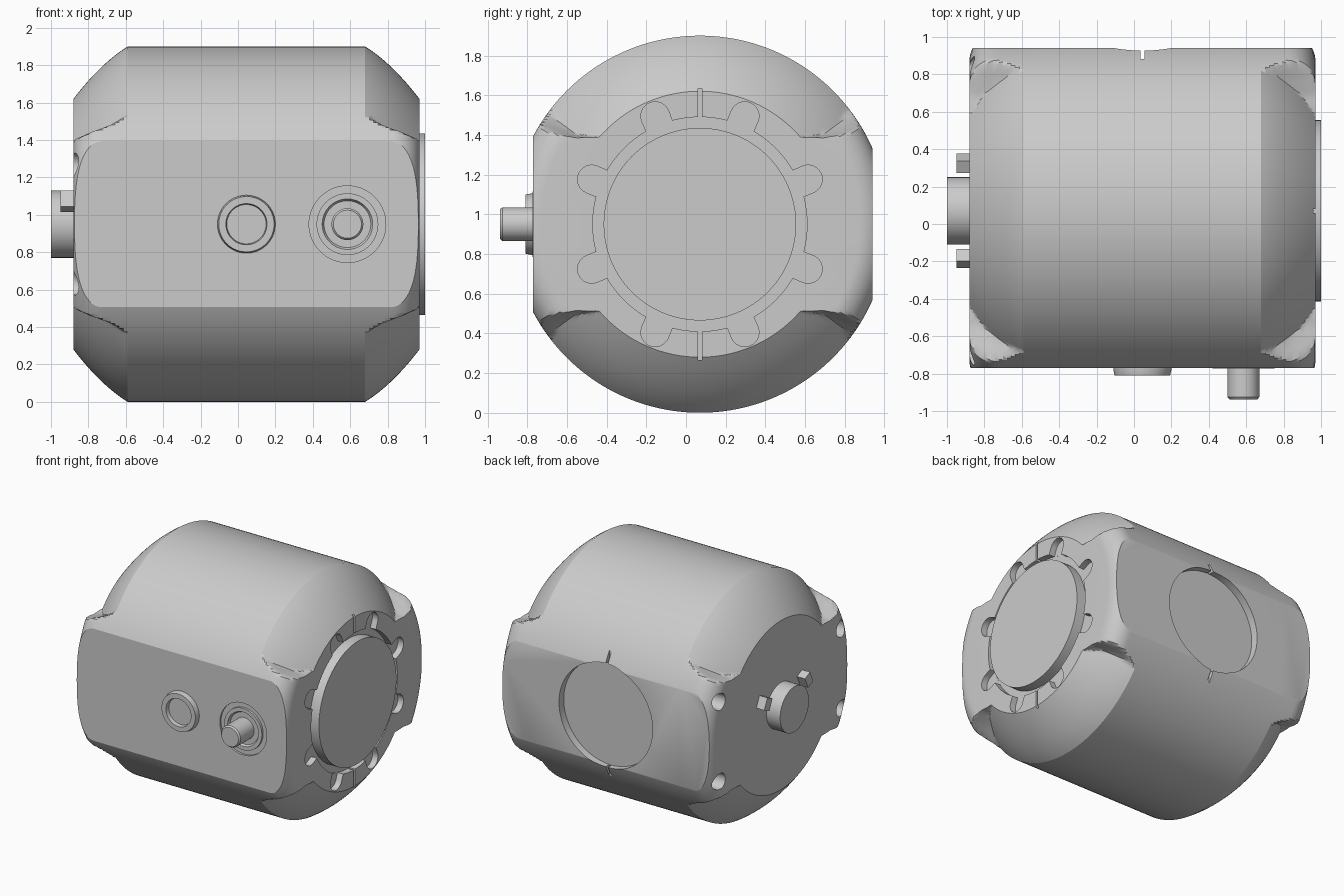
import bpy, bmesh, math
from mathutils import Vector, Matrix

if "Cube" in bpy.data.objects:
    bpy.data.objects.remove(bpy.data.objects["Cube"])

CX, CY, CZ = 0.045, 0.07, 0.95      # centre of the housing
R, HALF, INNER, FIL = 0.95, 0.925, 0.635, 0.15

grey = bpy.data.materials.new("light_grey")
grey.diffuse_color = (0.6, 0.6, 0.6, 1)
grey.use_nodes = True
grey.node_tree.nodes["Principled BSDF"].inputs["Base Color"].default_value = grey.diffuse_color


def make(name, bm):
    bmesh.ops.recalc_face_normals(bm, faces=bm.faces[:])
    me = bpy.data.meshes.new(name)
    bm.to_mesh(me)
    bm.free()
    me.materials.append(grey)
    ob = bpy.data.objects.new(name, me)
    bpy.context.collection.objects.link(ob)
    return ob


def skin(name, rings):
    """Closed tube through rings of points, capped at both ends."""
    bm = bmesh.new()
    vs = [[bm.verts.new(p) for p in ring] for ring in rings]
    n = len(vs[0])
    for a, b in zip(vs, vs[1:]):
        for i in range(n):
            j = (i + 1) % n
            bm.faces.new((a[i], a[j], b[j], b[i]))
    bm.faces.new(vs[0])
    bm.faces.new(vs[-1])
    return make(name, bm)


def lathe(name, profile, axis, c, n=72):
    """Turn (radius, position) points about the x or y axis through c."""
    rings = []
    for r, t in profile:
        ring = []
        for i in range(n):
            a = 2 * math.pi * i / n
            u, z = r * math.cos(a), c[1] + r * math.sin(a)
            ring.append((t, c[0] + u, z) if axis == 'X' else (c[0] + u, t, z))
        rings.append(ring)
    return skin(name, rings)


def box(name, lo, hi, rot=None):
    bm = bmesh.new()
    bmesh.ops.create_cube(bm, size=1)
    lo, hi = Vector(lo), Vector(hi)
    for v in bm.verts:
        p = Vector([v.co[i] * (hi[i] - lo[i]) for i in range(3)])
        v.co = (rot @ p if rot else p) + (lo + hi) / 2
    return make(name, bm)


def cut(ob, cutter):
    m = ob.modifiers.new("cut", 'BOOLEAN')
    m.operation, m.solver, m.object = 'DIFFERENCE', 'EXACT', cutter
    bpy.context.view_layer.objects.active = ob
    bpy.ops.object.modifier_apply(modifier=m.name)
    bpy.data.objects.remove(cutter)


# --- housing: turned drum with scooped shoulders above and below each end
WALL = [(0, 0), (47, 0.64), (50, 0.68), (55, 0.757), (58, 0.85), (60, 0.93), (61.5, 0.97), (200, 2)]


def wall(deg):
    for (a, p), (b, q) in zip(WALL, WALL[1:]):
        if deg <= b:
            return p + (q - p) * (deg - a) / (b - a)


def radius(h, deg):
    outer = R
    if h > HALF - FIL:
        d = h - (HALF - FIL)
        outer = R - FIL + math.sqrt(max(0, FIL * FIL - d * d))
    u = (h - INNER) / (HALF - INNER)
    scoop = R - 0.28 * u + 0.1 * u * (1 - u)
    return min(outer, max(scoop, wall(deg + 11 * (1 - math.sqrt(max(u, 0))))))


N, SEG = 20, 360
hs = [INNER + (HALF - INNER) * math.sin(math.pi / 2 * k / N) for k in range(N + 1)]
rings = []
for h in [-h for h in reversed(hs)] + hs:
    ring = []
    for i in range(SEG):
        a = 2 * math.pi * i / SEG
        deg = math.degrees(math.acos(min(1, abs(math.cos(a)))))
        r = radius(abs(h), deg)
        ring.append((CX + h, CY + r * math.sin(a), CZ + r * math.cos(a)))
    rings.append(ring)
body = skin("housing", rings)

# flat front and back
cut(body, box("c", (-2, -2, -1), (2, -0.77, 3)))
cut(body, box("c", (-2, 0.94, -1), (2, 2, 3)))

# round recess with two thin slots in the back
cut(body, lathe("c", [(0.41, 0.88), (0.41, 1.2)], 'Y', (CX, CZ), 96))
cut(body, box("c", (CX - 0.01, 0.881, CZ - 0.52), (CX + 0.01, 1.2, CZ + 0.52)))

# ring groove, eight rounded notches and two slots in the right end
FLOOR = 0.92
cut(body, lathe("c", [(0.54, FLOOR), (0.54, 1.2)], 'X', (CY, CZ), 96))
for k in range(8):
    a = math.radians(22.5 + 45 * k)
    pts = [(0.45, -0.07), (0.45, 0.07)]
    pts = [(0.45, 0.07), (0.45, -0.07)] + [
        (0.59 + 0.072 * math.cos(t), 0.072 * math.sin(t))
        for t in [math.pi * (j / 12 - 0.5) for j in range(13)]]
    cut(body, skin("c", [[(x, CY + p * math.cos(a) - q * math.sin(a),
                           CZ + p * math.sin(a) + q * math.cos(a)) for p, q in pts]
                         for x in (FLOOR + 0.001, 1.2)]))
cut(body, box("c", (FLOOR + 0.002, CY - 0.01, CZ - 0.685), (1.2, CY + 0.01, CZ + 0.685)))

# four screw holes in the left end
for sy in (-1, 1):
    for sz in (-1, 1):
        cut(body, lathe("c", [(0.065, -1.2), (0.065, -0.75)], 'X',
                        (CY + sy * 0.76, CZ + sz * 0.315), 32))

# socket recess in the front
JX = 0.585
cut(body, lathe("c", [(0.205, -1.2), (0.205, -0.75)], 'Y', (JX, CZ)))

# --- round plate on the right end
lathe("end_plate", [(0.485, FLOOR - 0.01), (0.485, 1.0)], 'X', (CY, CZ), 96)

# --- shaft and two keys on the left end
lathe("shaft", [(0.18, -0.87), (0.18, -1.0)], 'X', (CY, CZ))
for s, side in ((-1, "front"), (1, "back")):
    y, z = CY + s * 0.255, CZ + 0.122
    box(side + "_key", (-0.95, y - 0.035, z - 0.047), (-0.87, y + 0.035, z + 0.047),
        Matrix.Rotation(s * math.radians(25), 3, 'X'))

# --- front button with a dished centre
lathe("button", [(0.155, -0.76), (0.155, -0.78), (0.148, -0.81), (0.11, -0.81),
                 (0.105, -0.78)], 'Y', (CX, CZ))

# --- socket rings and post
lathe("socket", [(0.205, -0.74), (0.205, -0.755), (0.165, -0.755), (0.165, -0.773),
                 (0.135, -0.773), (0.125, -0.755), (0.085, -0.755), (0.085, -0.925),
                 (0.075, -0.937)], 'Y', (JX, CZ))

for ob in bpy.context.scene.objects:
    bpy.ops.object.select_all(action='DESELECT')
    ob.select_set(True)
    bpy.context.view_layer.objects.active = ob
    bpy.ops.object.shade_smooth_by_angle(angle=math.radians(25))
